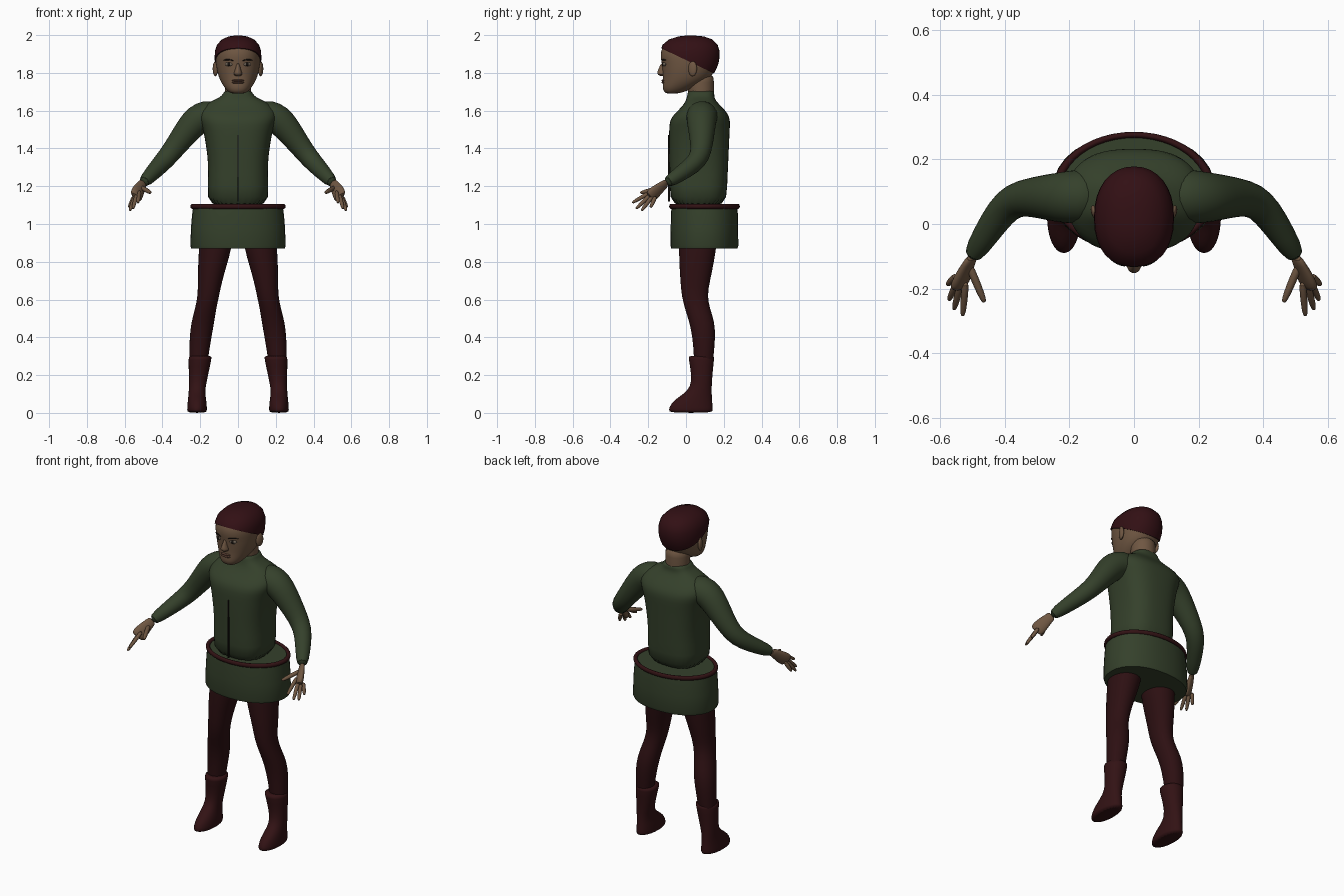
import bpy, bmesh, math
from mathutils import Vector

if "Cube" in bpy.data.objects:
    bpy.data.objects.remove(bpy.data.objects["Cube"])


def material(name, rgb):
    m = bpy.data.materials.new(name)
    m.use_nodes = True
    m.diffuse_color = (*rgb, 1)
    bsdf = m.node_tree.nodes["Principled BSDF"]
    bsdf.inputs["Base Color"].default_value = (*rgb, 1)
    bsdf.inputs["Roughness"].default_value = 0.9
    return m


GREEN = material("green cloth", (0.035, 0.052, 0.024))
HOSE = material("dark red hose", (0.026, 0.005, 0.006))
LEATHER = material("dark red leather", (0.032, 0.006, 0.007))
HAIR = material("dark red hair", (0.032, 0.005, 0.007))
SKIN = material("brown skin", (0.16, 0.095, 0.055))
LIPS = material("lip brown", (0.11, 0.052, 0.034))
EYE = material("eye grey", (0.15, 0.12, 0.09))
DARK = material("near black", (0.008, 0.006, 0.005))


def finish(name, bm, mat, smooth=1, angle=50):
    bmesh.ops.recalc_face_normals(bm, faces=bm.faces)
    me = bpy.data.meshes.new(name)
    bm.to_mesh(me)
    bm.free()
    me.materials.append(mat)
    ob = bpy.data.objects.new(name, me)
    bpy.context.collection.objects.link(ob)
    if smooth:
        mod = ob.modifiers.new("Smooth", "SUBSURF")
        mod.levels = mod.render_levels = smooth
    bpy.ops.object.select_all(action="DESELECT")
    bpy.context.view_layer.objects.active = ob
    ob.select_set(True)
    bpy.ops.object.shade_smooth_by_angle(angle=math.radians(angle))
    return ob


def bridge(rings):
    """Skin a list of point rings and cap both ends."""
    bm = bmesh.new()
    loops = [[bm.verts.new(p) for p in ring] for ring in rings]
    n = len(loops[0])
    for a, b in zip(loops, loops[1:]):
        for i in range(n):
            j = (i + 1) % n
            bm.faces.new((a[i], a[j], b[j], b[i]))
    bm.faces.new(loops[0])
    bm.faces.new(loops[-1])
    return bm


def power(v, e):
    return math.copysign(abs(v) ** e, v)


def level_ring(z, x0, x1, y0, y1, n=32, square=2.0):
    """Horizontal rounded ring filling the given box."""
    pts = []
    for i in range(n):
        a = math.tau * i / n
        pts.append(Vector(((x0 + x1) / 2 + (x1 - x0) / 2 * power(math.cos(a), 2 / square),
                           (y0 + y1) / 2 + (y1 - y0) / 2 * power(math.sin(a), 2 / square), z)))
    return pts


def body(rows, square=2.0, grow=0.0):
    """Loft of rows (height, half width, front, back) centred on x."""
    return bridge([level_ring(z, -w - grow, w + grow, f - grow, b + grow, square=square)
                   for z, w, f, b in rows])


def tube(path, s, n=14, flat=1.0, side=(0, 0, 1)):
    """Loft along a path of (x, y, z, radius), mirrored by s."""
    pts = [Vector((s * p[0], p[1], p[2])) for p in path]
    ref = Vector((s * side[0], side[1], side[2]))
    rings = []
    for i, p in enumerate(pts):
        t = (pts[min(i + 1, len(pts) - 1)] - pts[max(i - 1, 0)]).normalized()
        u = t.cross(ref).normalized()
        v = t.cross(u)
        r = path[i][3]
        rings.append([p + u * r * math.cos(a) + v * r * flat * math.sin(a)
                      for a in (math.tau * k / n for k in range(n))])
    return bridge(rings)


def ball(name, loc, size, mat, tilt=0.0):
    bpy.ops.mesh.primitive_uv_sphere_add(segments=20, ring_count=12, location=loc, rotation=(0, 0, tilt))
    ob = bpy.context.object
    ob.name, ob.scale = name, size
    ob.data.materials.append(mat)
    bpy.ops.object.shade_smooth()
    return ob


# Tunic: torso, skirt and front seam
torso = [(1.08, .167, -.085, .215), (1.2, .16, -.086, .218), (1.32, .157, -.088, .224),
         (1.42, .17, -.09, .228), (1.5, .185, -.09, .232), (1.55, .205, -.087, .235),
         (1.585, .21, -.06, .222), (1.62, .19, -.022, .19), (1.65, .145, -.002, .16),
         (1.67, .095, .004, .15), (1.69, .078, .008, .15), (1.71, .072, .012, .148)]
finish("tunic_torso", body(torso, 2.7), GREEN)
skirt = [(.87, .247, -.078, .272), (.885, .252, -.082, .277), (.98, .249, -.081, .276),
         (1.05, .243, -.08, .275), (1.095, .237, -.076, .27)]
finish("tunic_skirt", body(skirt, 2.2), GREEN, 0, 40)
bm = bmesh.new()
bmesh.ops.create_cube(bm, size=1)
for v in bm.verts:
    v.co = Vector((v.co.x * .006, v.co.y * .008 - .09, v.co.z * .35 + 1.295))
finish("front_seam", bm, DARK, 0)

# Belt
bpy.ops.mesh.primitive_torus_add(location=(0, .098, 1.093), major_radius=.24, minor_radius=.013,
                                 major_segments=48, minor_segments=10)
belt = bpy.context.object
belt.name, belt.scale = "belt", (1, .74, 1)
belt.data.materials.append(LEATHER)
bpy.ops.object.shade_smooth()

# Head and neck
skull = [(1.69, .03, -.1, -.05), (1.698, .05, -.116, -.01), (1.72, .07, -.125, .04),
         (1.75, .09, -.122, .1), (1.78, .103, -.122, .135), (1.82, .113, -.126, .155),
         (1.85, .117, -.128, .167), (1.88, .119, -.135, .172), (1.915, .117, -.134, .173),
         (1.95, .106, -.118, .162), (1.977, .08, -.085, .135), (1.993, .045, -.035, .09),
         (1.997, .015, 0, .045)]
finish("head", body(skull, 2.2), SKIN)
neck = [(1.66, .07, .012, .15), (1.7, .068, .012, .148), (1.75, .068, .005, .147), (1.8, .07, 0, .15)]
finish("neck", body(neck), SKIN)

# Hair cap: enlarged skull trimmed by a sloping hairline
bm = body(skull, 2.2, .005)
trim = bmesh.ops.bisect_plane(bm, geom=bm.verts[:] + bm.edges[:] + bm.faces[:],
                              plane_co=(0, 0, 1.868), plane_no=(0, .43, .9), clear_inner=True)
rim = [e for e in trim["geom_cut"] if isinstance(e, bmesh.types.BMEdge)]
bmesh.ops.edgeloop_fill(bm, edges=rim)
finish("hair", bm, HAIR, 0)

# Nose and mouth
nose = [(1.782, .012, -.135, -.1), (1.79, .024, -.15, -.1), (1.802, .021, -.155, -.1),
        (1.825, .012, -.143, -.1), (1.855, .009, -.132, -.1)]
finish("nose", body(nose), SKIN)
for name, z, h in (("upper_lip", 1.76, .006), ("lower_lip", 1.749, .007)):
    ball(name, (0, -.118, z), (.032, .012, h), LIPS)

# Limbs and face parts on both sides
sleeve = [(.1, .09, 1.57, .08), (.17, .085, 1.575, .085), (.215, .082, 1.555, .081),
          (.26, .083, 1.505, .073), (.32, .083, 1.425, .061), (.37, .075, 1.36, .055),
          (.41, .04, 1.315, .05), (.46, -.035, 1.262, .041), (.507, -.11, 1.213, .031)]
palm = [(.5, -.1, 1.22, .026), (.51, -.12, 1.205, .029), (.525, -.15, 1.18, .038),
        (.537, -.18, 1.155, .043), (.544, -.195, 1.14, .036)]
fingers = {"index": ((.522, -.195, 1.165), (.53, -.285, 1.112)),
           "middle": ((.538, -.195, 1.148), (.557, -.265, 1.08)),
           "ring": ((.549, -.185, 1.137), (.573, -.236, 1.07)),
           "little": ((.555, -.165, 1.137), (.577, -.188, 1.087)),
           "thumb": ((.505, -.14, 1.19), (.462, -.243, 1.165))}
# Rows: height, inner, outer, front, back
leg = [(.95, .03, .205, -.045, .17), (.87, .033, .207, -.037, .16), (.78, .06, .212, -.036, .145),
       (.7, .083, .213, -.03, .128), (.62, .1, .213, -.024, .112), (.55, .115, .228, -.006, .128),
       (.48, .126, .248, .018, .152), (.4, .14, .257, .034, .156), (.3, .157, .258, .042, .146),
       (.2, .17, .258, .045, .137)]
boot = [(.302, .138, .262, .012, .15), (.295, .138, .262, .012, .15), (.2, .158, .261, .03, .14),
        (.135, .172, .26, .024, .136), (.1, .173, .262, -.015, .137), (.075, .169, .265, -.052, .138),
        (.045, .165, .268, -.083, .141), (.015, .164, .27, -.093, .143), (0, .166, .268, -.09, .143)]

for side, s in (("left", 1), ("right", -1)):
    finish(side + "_sleeve", tube(sleeve, s, 18), GREEN)
    finish(side + "_palm", tube(palm, s, 14, .5, (.75, .1, -.6)), SKIN)
    for name, (a, b) in fingers.items():
        a, b = Vector(a), Vector(b)
        thick = .013 if name == "thumb" else .0115
        path = [(*a.lerp(b, t), thick * k) for t, k in
                ((-.2, 1), (.3, 1), (.6, .95), (.9, .75), (1, .4))]
        finish(side + "_" + name + "_finger", tube(path, s, 10), SKIN)
    for name, rows, mat in (("leg", leg, HOSE), ("boot", boot, LEATHER)):
        rings = [level_ring(z, min(s * i, s * o), max(s * i, s * o), f, b, 24, 2.1)
                 for z, i, o, f, b in rows]
        finish(side + "_" + name, bridge(rings), mat)
    ball(side + "_ear", (s * .12, .035, 1.822), (.012, .024, .04), SKIN, s * -.35)
    ball(side + "_eye", (s * .048, -.115, 1.846), (.021, .009, .011), EYE, s * .3)
    ball(side + "_iris", (s * .048, -.1195, 1.846), (.01, .0065, .01), DARK, s * .3)
    brow = [(.022, -.13, 1.864, .003), (.05, -.124, 1.872, .005), (.08, -.103, 1.867, .002)]
    finish(side + "_brow", tube(brow, s, 8), DARK)
